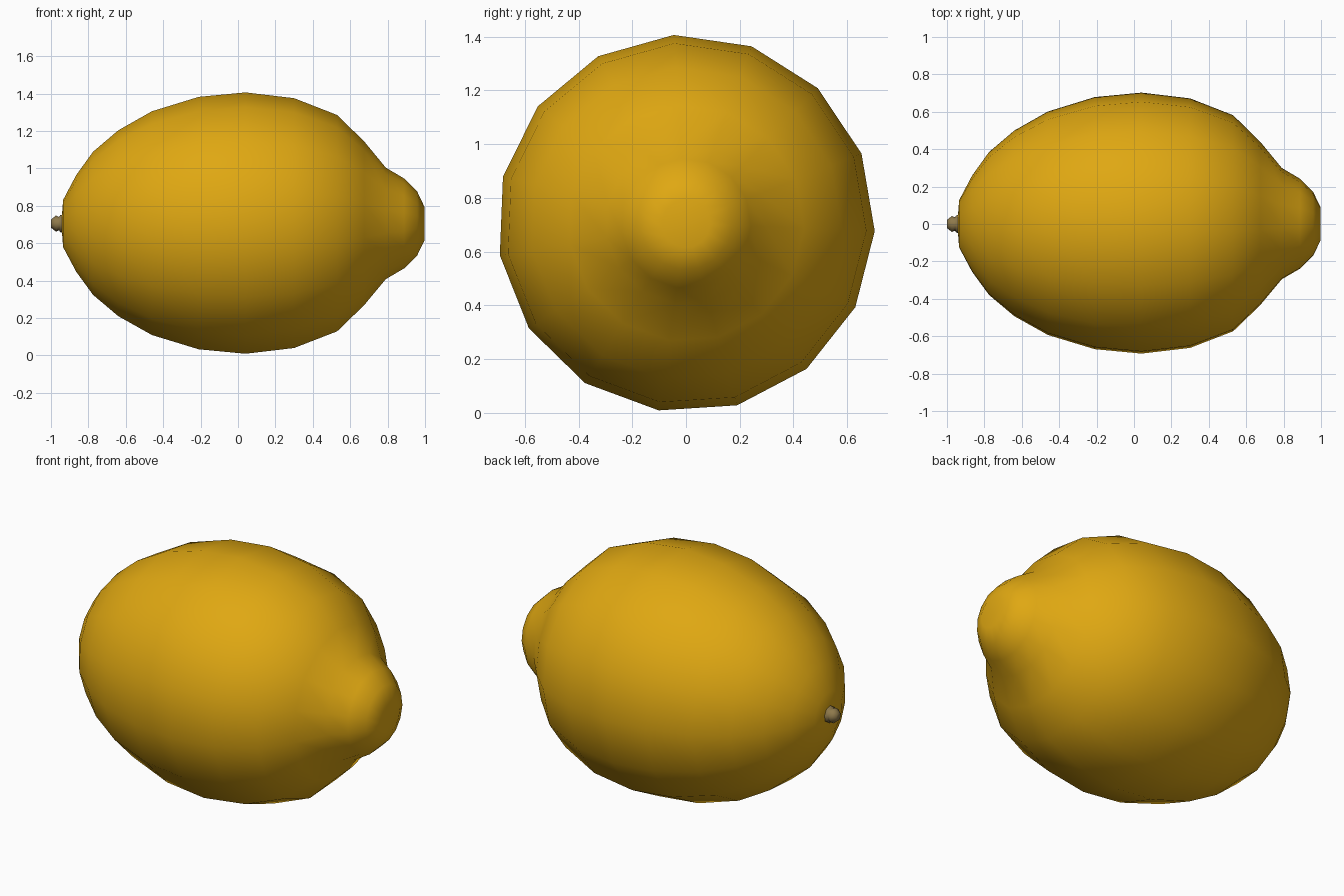
import bpy, bmesh, math

if "Cube" in bpy.data.objects:
    bpy.data.objects.remove(bpy.data.objects["Cube"])

AXIS_Z = 0.705


def material(name, rgb):
    m = bpy.data.materials.new(name)
    m.diffuse_color = (*rgb, 1)
    m.use_nodes = True
    m.node_tree.nodes["Principled BSDF"].inputs["Base Color"].default_value = m.diffuse_color
    return m


def lathe_x(name, profile, sides, offset_deg, mat):
    """Revolve (x, radius) points about the long axis; radius 0 makes a pole."""
    bm = bmesh.new()
    rings = []
    for x, r in profile:
        if r == 0:
            rings.append([bm.verts.new((x, 0, AXIS_Z))] * sides)
        else:
            angles = [math.radians(offset_deg + 360 * i / sides) for i in range(sides)]
            rings.append([bm.verts.new((x, r * math.cos(a), AXIS_Z + r * math.sin(a)))
                          for a in angles])
    for a, b in zip(rings, rings[1:]):
        for i in range(sides):
            j = (i + 1) % sides
            bm.faces.new(list(dict.fromkeys((a[i], a[j], b[j], b[i]))))
    bmesh.ops.recalc_face_normals(bm, faces=bm.faces)
    for f in bm.faces:
        f.smooth = True
    me = bpy.data.meshes.new(name)
    bm.to_mesh(me)
    bm.free()
    me.materials.append(mat)
    ob = bpy.data.objects.new(name, me)
    bpy.context.collection.objects.link(ob)
    return ob


peel = material("lemon yellow", (0.74, 0.39, 0.006))
bark = material("stem brown", (0.27, 0.19, 0.07))

# Fruit with a nipple at the right end, slightly dimpled at its tip
lathe_x("lemon_body", [
    (-0.945, 0), (-0.935, 0.127), (-0.865, 0.26), (-0.775, 0.385), (-0.64, 0.50),
    (-0.46, 0.602), (-0.21, 0.679), (0.04, 0.703), (0.30, 0.672), (0.53, 0.582),
    (0.675, 0.44), (0.79, 0.30), (0.888, 0.242), (0.958, 0.172), (0.997, 0.09),
    (0.975, 0)], 15, -2.3, peel)

# Small flared stem at the left end
lathe_x("stem", [
    (-0.93, 0.05), (-0.95, 0.047), (-0.957, 0.036), (-0.973, 0.044),
    (-1.0, 0.022), (-1.0, 0)], 8, 10, bark)
